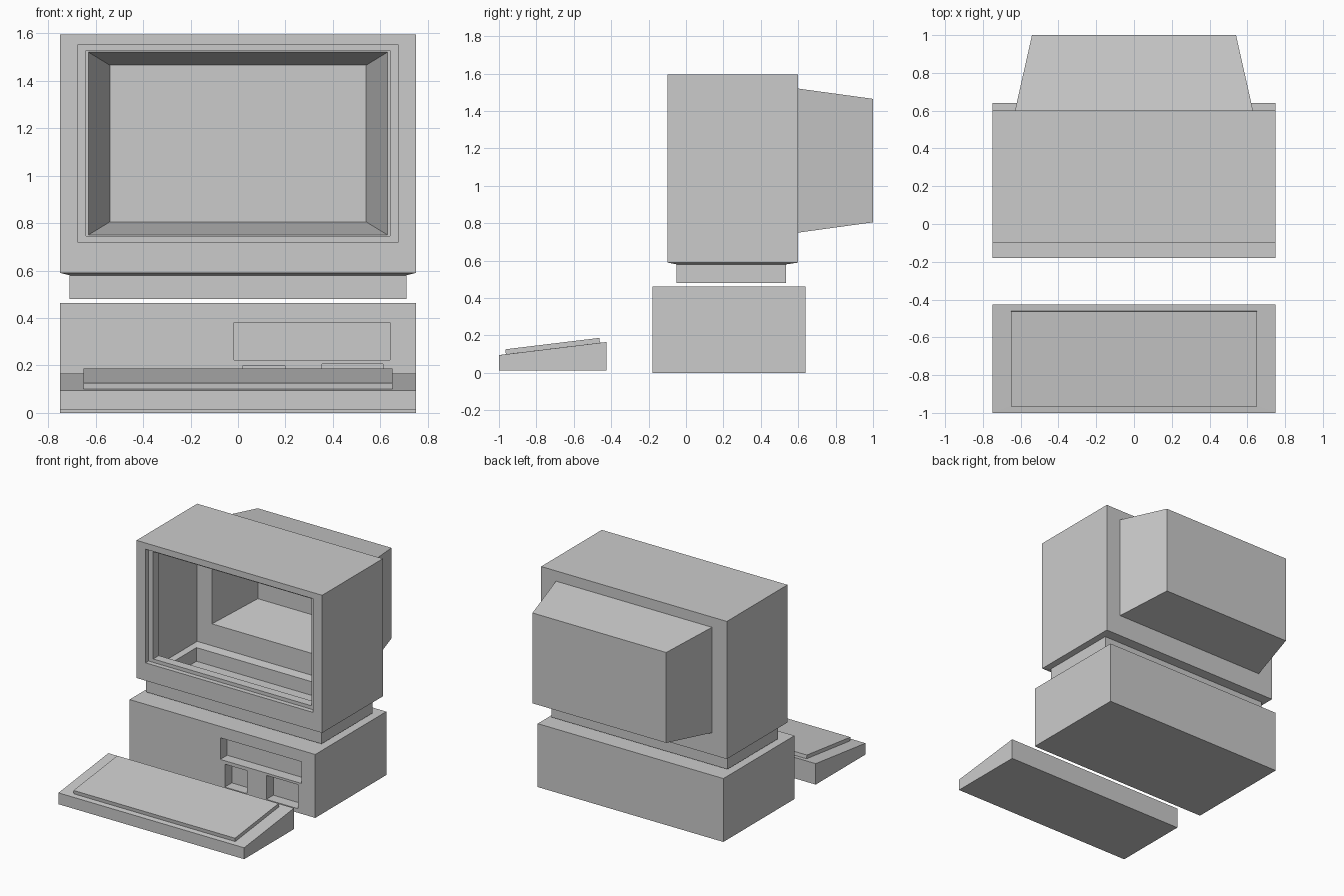
import bpy, bmesh
from mathutils import Vector

if "Cube" in bpy.data.objects:
    bpy.data.objects.remove(bpy.data.objects["Cube"])


def fit(verts, bounds):
    # Stretch a box or rectangle onto (lo, hi) bounds per axis
    c = sum((v.co for v in verts), Vector()) / len(verts)
    for v in verts:
        v.co = [hi if v.co[i] > c[i] else lo for i, (lo, hi) in enumerate(bounds)]


def box(bounds):
    bm = bmesh.new()
    bmesh.ops.create_cube(bm, size=1)
    fit(list(bm.verts), bounds)
    return bm


def facing(bm, direction):
    bm.normal_update()
    return max(bm.faces, key=lambda f: f.normal.dot(Vector(direction)))


def push(bm, face, *steps):
    # Extrude a face through a series of rectangles
    for bounds in steps:
        face = bmesh.ops.extrude_discrete_faces(bm, faces=[face])["faces"][0]
        fit(list(face.verts), bounds)
    return face


def finish(bm, name):
    mesh = bpy.data.meshes.new(name)
    bm.to_mesh(mesh)
    bm.free()
    obj = bpy.data.objects.new(name, mesh)
    bpy.context.collection.objects.link(obj)
    return obj


def sym(w):
    return (-w, w)


# Monitor: hollow shell with stepped screen opening, rear bulge and foot
bm = box((sym(0.75), (-0.1, 0.6), (0.59, 1.595)))
front, back, under = [facing(bm, d) for d in ((0, -1, 0), (0, 1, 0), (0, 0, -1))]
outer, inner = (0.72, 1.55), (0.745, 1.527)
screen = push(bm, front,
              (sym(0.677), (-0.1, -0.1), outer),
              (sym(0.677), (-0.065, -0.065), outer),
              (sym(0.64), (-0.065, -0.065), inner),
              (sym(0.64), (0.0, 0.0), inner))
bmesh.ops.delete(bm, geom=[screen], context='FACES')
push(bm, back,
     (sym(0.63), (0.6, 0.6), (0.75, 1.52)),
     (sym(0.54), (1.0, 1.0), (0.805, 1.465)))
push(bm, under,
     (sym(0.71), (-0.05, 0.535), (0.58, 0.58)),
     (sym(0.71), (-0.05, 0.535), (0.48, 0.48)))
finish(bm, "monitor")

# System unit with three drive recesses
case = finish(box((sym(0.75), (-0.18, 0.64), (0.0, 0.463))), "system_unit")
for x, z in (((-0.017, 0.64), (0.222, 0.38)),
             ((0.02, 0.2), (0.03, 0.197)),
             ((0.355, 0.61), (0.03, 0.205))):
    cutter = finish(box((x, (-0.3, -0.1), z)), "recess_cutter")
    cutter.hide_render = True
    mod = case.modifiers.new("recess", 'BOOLEAN')
    mod.operation, mod.solver, mod.object = 'DIFFERENCE', 'EXACT', cutter
    bpy.context.view_layer.objects.active = case
    bpy.ops.object.modifier_apply(modifier=mod.name)
    bpy.data.objects.remove(cutter)

# Keyboard: wedge with a raised key block on its slope
bm = box((sym(0.75), (-1.0, -0.425), (0.012, 0.165)))
for v in bm.verts:
    if v.co.y < -0.9 and v.co.z > 0.1:
        v.co.z = 0.095
top = facing(bm, (0, 0, 1))
for y0, y1, z0, z1 in ((-0.963, -0.46, 0.1, 0.161), (-0.966, -0.463, 0.126, 0.187)):
    top = push(bm, top, (sym(0.652), (y0, y1), (z0, z1)))
finish(bm, "keyboard")
